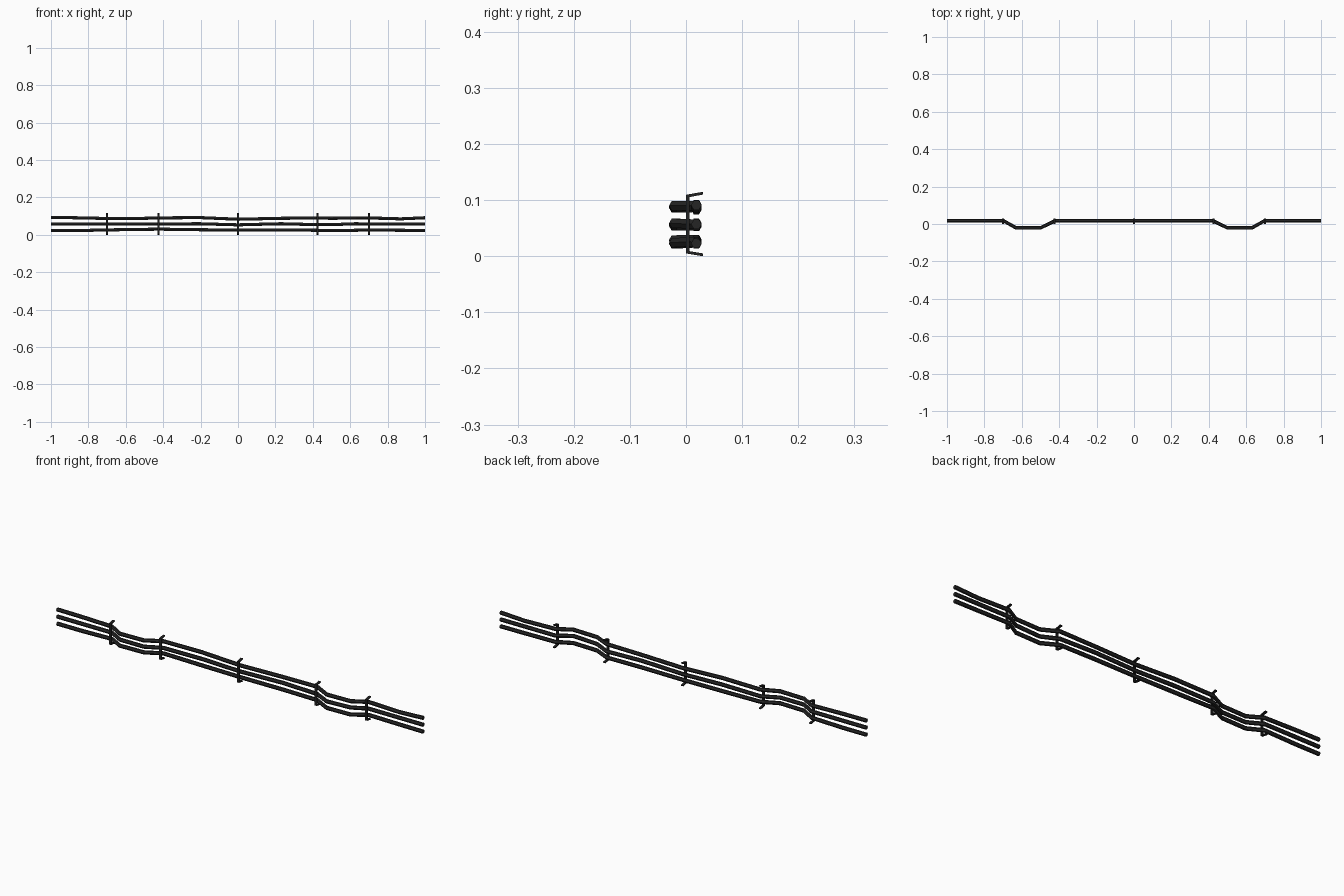
import bpy, bmesh

if "Cube" in bpy.data.objects:
    bpy.data.objects.remove(bpy.data.objects["Cube"])

def material(name, c):
    m = bpy.data.materials.new(name)
    m.diffuse_color = (c, c, c, 1)
    m.use_nodes = True
    m.node_tree.nodes["Principled BSDF"].inputs["Base Color"].default_value = m.diffuse_color
    return m

rubber = material("black rubber", 0.018)
steel = material("dark steel", 0.016)

# Shared cable route: straight behind the clips, bulging forward twice
BACK, FRONT = 0.0185, -0.021
XS = [-1, -0.87, -0.70, -0.63, -0.50, -0.42, -0.21, 0, 0.23, 0.42, 0.50, 0.63, 0.70, 0.87, 1]
# Height wobble of each cable, in thousandths
HEIGHTS = {
    "top_cable":    [92, 91, 87, 86, 88, 90, 92, 83, 88, 90, 88, 90, 90, 85, 91],
    "middle_cable": [57, 57, 57, 57, 57, 57, 59, 53, 59, 54, 54, 59, 57, 57, 57],
    "bottom_cable": [22, 22, 26, 27, 29, 30, 27, 25, 26, 24, 22, 24, 26, 24, 23],
}

def make_cable(name, heights):
    cu = bpy.data.curves.new(name, 'CURVE')
    cu.dimensions = '3D'
    cu.bevel_depth = 0.0095
    cu.bevel_resolution = 1
    cu.use_fill_caps = True
    sp = cu.splines.new('POLY')
    sp.points.add(len(XS) - 1)
    for p, x, h in zip(sp.points, XS, heights):
        y = FRONT if 0.49 < abs(x) < 0.64 else BACK
        p.co = (x, y, h / 1000, 1)
    sp.use_smooth = False
    ob = bpy.data.objects.new(name, cu)
    bpy.context.collection.objects.link(ob)
    cu.materials.append(rubber)
    bpy.ops.object.select_all(action='DESELECT')
    ob.select_set(True)
    bpy.context.view_layer.objects.active = ob
    bpy.ops.object.convert(target='MESH')

for name, heights in HEIGHTS.items():
    make_cable(name, heights)

# Wall clip: bent strip profile in y/z, extruded along x
CLIP = [(0.0305, 0.0), (0.0, 0.005), (0.0, 0.1095), (0.0305, 0.115),
        (0.0305, 0.110), (0.0065, 0.1055), (0.0065, 0.009), (0.0305, 0.005)]

def make_clip(x, w=0.012):
    bm = bmesh.new()
    sides = [[bm.verts.new((x + s * w / 2, y, z)) for y, z in CLIP] for s in (-1, 1)]
    for ring in sides:
        bm.faces.new(ring)
    n = len(CLIP)
    for i in range(n):
        j = (i + 1) % n
        bm.faces.new((sides[0][i], sides[0][j], sides[1][j], sides[1][i]))
    bmesh.ops.recalc_face_normals(bm, faces=bm.faces)
    me = bpy.data.meshes.new("wall_clip")
    bm.to_mesh(me)
    bm.free()
    me.materials.append(steel)
    bpy.context.collection.objects.link(bpy.data.objects.new("wall_clip", me))

for x in (-0.70, -0.425, 0, 0.425, 0.70):
    make_clip(x)
